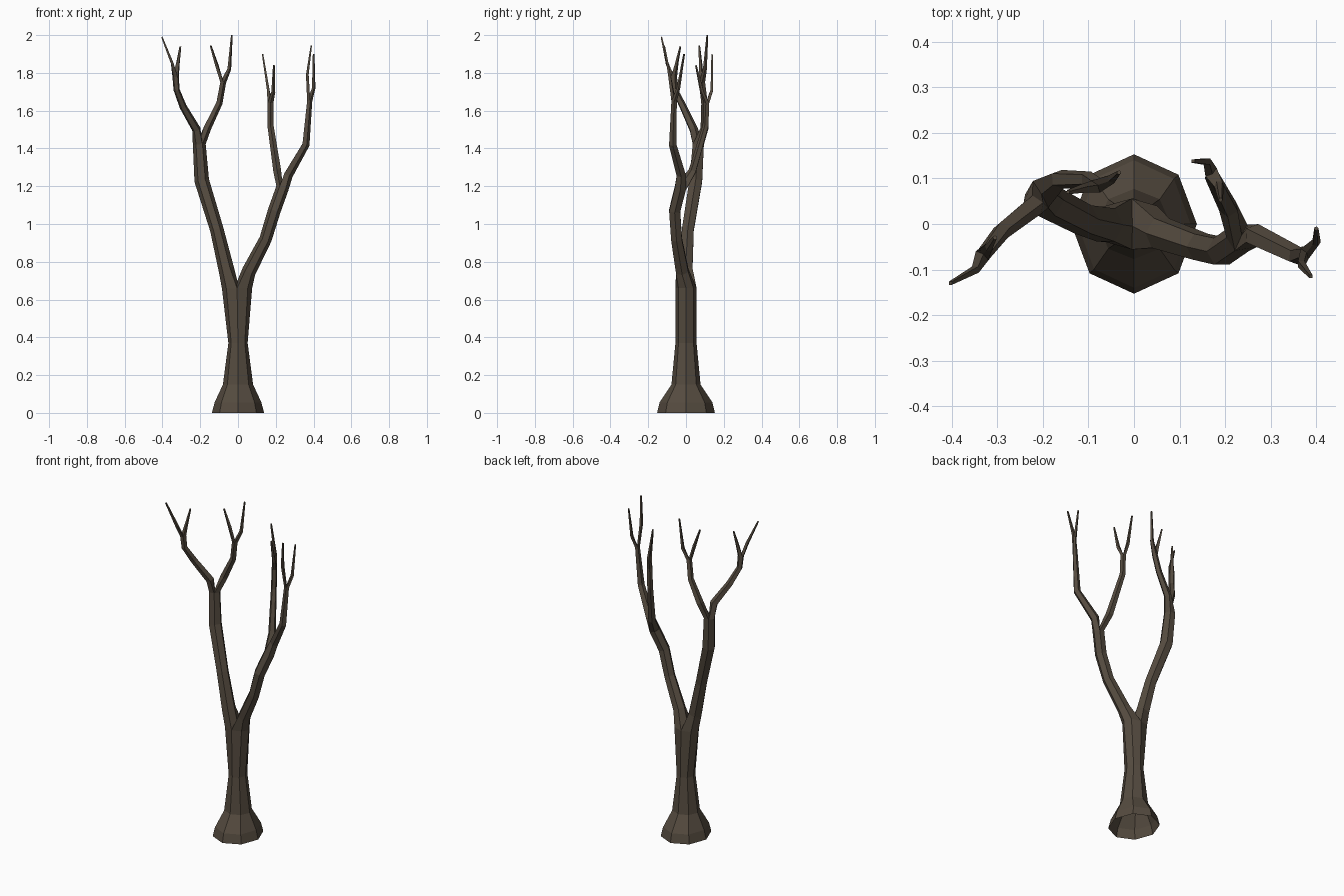
import bpy, bmesh, math
from mathutils import Vector

if "Cube" in bpy.data.objects:
    bpy.data.objects.remove(bpy.data.objects["Cube"])

bm = bmesh.new()


def ring(center, direction, radius, n, prev=None):
    """Ring of n verts around direction, aligned to the previous ring to avoid twist."""
    c, d = Vector(center), Vector(direction).normalized()
    rx, ry = radius if isinstance(radius, tuple) else (radius, radius)
    u = Vector((0, 1, 0)).cross(d).normalized()
    v = d.cross(u)
    best = None
    old_c = sum((p.co for p in prev), Vector()) / n if prev else None
    for step in range(4 * n if prev else 1):
        a0 = step * math.tau / (4 * n)
        pts = [u * rx * math.cos(a0 + i * math.tau / n) + v * ry * math.sin(a0 + i * math.tau / n)
               for i in range(n)]
        cost = sum((p - (q.co - old_c).normalized() * max(rx, ry)).length
                   for p, q in zip(pts, prev)) if prev else 0
        if best is None or cost < best[0]:
            best = (cost, pts)
    return [bm.verts.new(c + p) for p in best[1]]


def bridge(a, b):
    n = len(a)
    for i in range(n):
        bm.faces.new((a[i], a[(i + 1) % n], b[(i + 1) % n], b[i]))


def grow(path, children, start=None, origin=None):
    """Loft rings along path [(x, y, z, radius)], then split the last ring between two children."""
    loop = start
    pts = [Vector(p[:3]) for p in path]
    for i, p in enumerate(path):
        before = pts[i - 1] if i else (origin or pts[0])
        after = pts[i + 1] if i + 1 < len(pts) else pts[i]
        d_in, d_out = (pts[i] - before).normalized(), (after - pts[i]).normalized()
        new = ring(p[:3], d_in + d_out, p[3], len(loop) if loop else 8, loop)
        if loop:
            bridge(loop, new)
        loop = new
    if not children:
        bm.faces.new(loop)
        return
    # fork: each child takes half of the ring plus a shared crotch vertex
    n, h, end = len(loop), len(loop) // 2, pts[-1]
    toward = [(Vector(c[0][0][:3]) - end).normalized() for c in children]
    diff = toward[0] - toward[1]
    half = lambda s, m: [loop[(s + j) % n] for j in range(m + 1)]
    k = max(range(n), key=lambda s: diff.dot(
        sum((q.co for q in half(s, h)), Vector()) / (h + 1)
        - sum((q.co for q in half(s + h, n - h)), Vector()) / (n - h + 1)))
    size = max((q.co - end).length for q in loop)
    crotch = bm.verts.new(end + (toward[0] + toward[1]).normalized() * size * 0.5)
    for child, part in zip(children, (half(k, h), half(k + h, n - h))):
        grow(child[0], child[1], part + [crotch], end)


# twigs: (path, no children)
left_outer = ([(-.22, .04, 1.50, .024), (-.29, -.015, 1.62, .02), (-.325, -.06, 1.71, .017),
               (-.33, -.065, 1.78, .018)],
              [([(-.348, -.10, 1.85, .01), (-.403, -.13, 1.99, .005)], None),
               ([(-.318, -.05, 1.85, .01), (-.305, -.03, 1.94, .005)], None)])
left_inner = ([(-.163, .098, 1.51, .022), (-.10, .098, 1.64, .018), (-.08, .085, 1.75, .017)],
              [([(-.112, .078, 1.84, .01), (-.145, .07, 1.945, .005)], None),
               ([(-.047, .10, 1.82, .011), (-.033, .113, 2.0, .005)], None)])
right_outer = ([(.265, -.025, 1.26, .026), (.358, -.07, 1.42, .021), (.378, -.063, 1.65, .015)],
               [([(.367, -.088, 1.79, .01), (.388, -.115, 1.945, .005)], None),
                ([(.40, -.04, 1.72, .01), (.40, -.01, 1.90, .005)], None)])
right_inner = ([(.208, .035, 1.28, .022), (.172, .105, 1.52, .017), (.172, .11, 1.64, .016)],
               [([(.16, .137, 1.71, .01), (.13, .138, 1.90, .005)], None),
                ([(.187, .085, 1.70, .011), (.19, .053, 1.84, .005)], None)])

# main limbs
left_limb = ([(-.062, -.002, .76, .042), (-.112, .01, .97, .036), (-.192, .052, 1.23, .039),
              (-.205, .065, 1.42, .034)], [left_outer, left_inner])
right_limb = ([(.058, -.02, .75, .038), (.146, -.05, .92, .033), (.192, -.06, 1.07, .034),
               (.235, -.03, 1.19, .034)], [right_outer, right_inner])

# trunk with flared, open foot
trunk = [(0, 0, 0, (.138, .153)), (0, 0, .055, (.124, .14)), (0, 0, .15, (.08, .077)),
         (0, 0, .37, (.051, .056)), (-.005, 0, .66, (.08, .056))]
grow(trunk, [left_limb, right_limb])

bmesh.ops.recalc_face_normals(bm, faces=bm.faces[:])
mesh = bpy.data.meshes.new("bare_tree")
bm.to_mesh(mesh)
bm.free()
tree = bpy.data.objects.new("bare_tree", mesh)
bpy.context.collection.objects.link(tree)

bark = bpy.data.materials.new("bark")
bark.diffuse_color = (.09, .07, .05, 1)
bark.use_nodes = True
bark.node_tree.nodes["Principled BSDF"].inputs["Base Color"].default_value = bark.diffuse_color
mesh.materials.append(bark)
